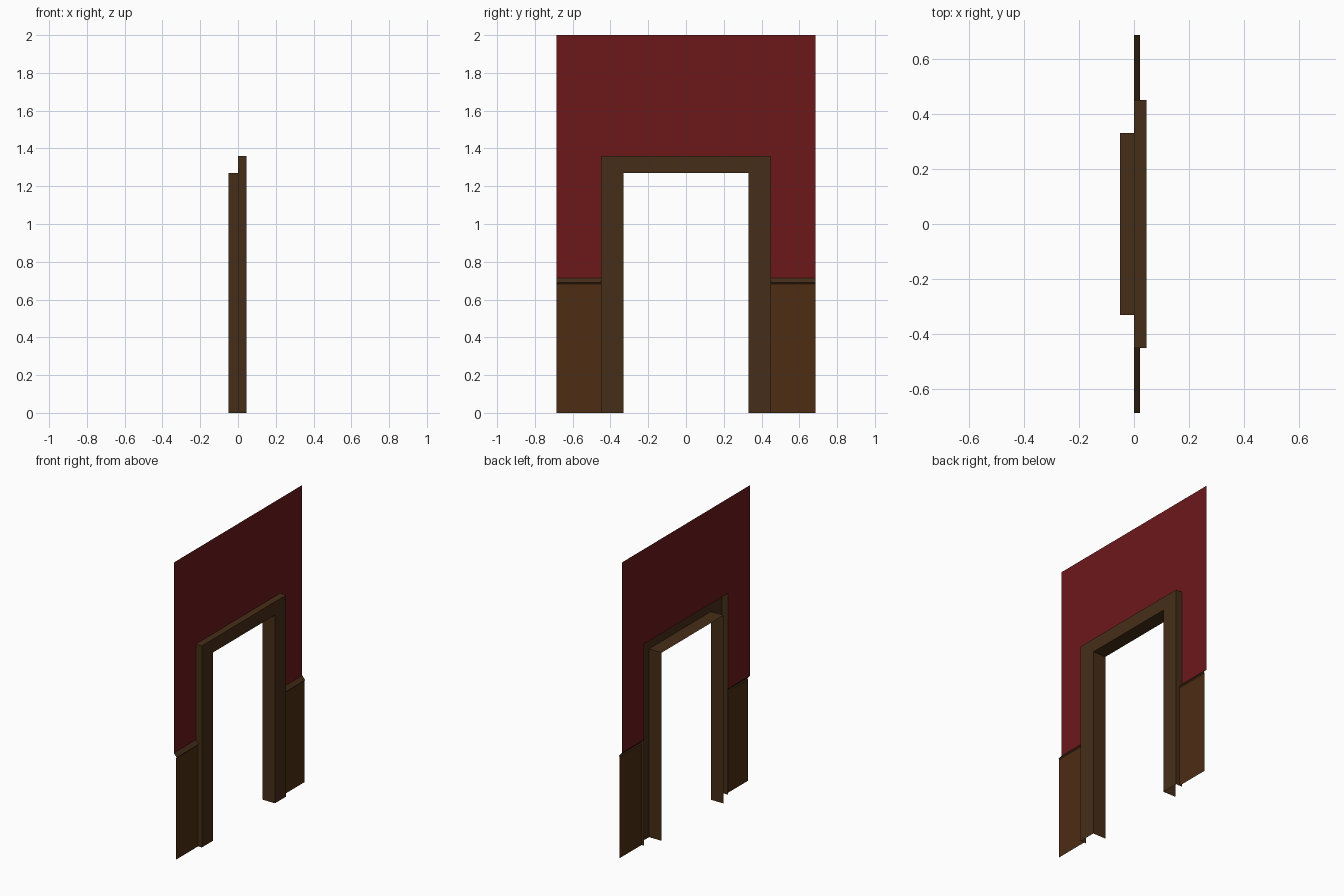
import bpy, bmesh

if "Cube" in bpy.data.objects:
    bpy.data.objects.remove(bpy.data.objects["Cube"])


def material(name, color):
    m = bpy.data.materials.new(name)
    m.diffuse_color = (*color, 1)
    m.use_nodes = True
    m.node_tree.nodes["Principled BSDF"].inputs["Base Color"].default_value = m.diffuse_color
    return m


RED = material("wall_red", (0.15, 0.009, 0.010))
PANEL = material("panel_wood", (0.075, 0.026, 0.007))
TRIM = material("trim_wood", (0.062, 0.027, 0.009))
RAIL = material("rail_wood", (0.060, 0.026, 0.009))

HALF, TOP = 0.685, 2.0        # wall half width and height
OUT_Y, OUT_Z = 0.45, 1.36     # outer edge of door casing
IN_Y, IN_Z = 0.33, 1.27       # door opening
RAIL_TOP, RAIL_LOW = 0.715, 0.683


def sheet(name, rows, mat):
    """Skin consecutive rows of points with quads."""
    bm = bmesh.new()
    grid = [[bm.verts.new(p) for p in row] for row in rows]
    for a, b in zip(grid, grid[1:]):
        for i in range(len(a) - 1):
            bm.faces.new((a[i], a[i + 1], b[i + 1], b[i]))
    me = bpy.data.meshes.new(name)
    bm.to_mesh(me)
    bm.free()
    me.materials.append(mat)
    ob = bpy.data.objects.new(name, me)
    bpy.context.collection.objects.link(ob)
    return ob


def arch(x, y, z, base=0.0):
    """Three-sided path up, across and down."""
    return [(x, -y, base), (x, -y, z), (x, y, z), (x, y, base)]


# Painted wall around the casing
sheet("upper_wall", [arch(0, OUT_Y, OUT_Z, RAIL_TOP), arch(0, HALF, TOP, RAIL_TOP)], RED)

# Door casing: outer return, face and deep jamb lining, swept along the arch
sheet("door_casing", [arch(-0.05, IN_Y, IN_Z), arch(0.045, IN_Y, IN_Z),
                      arch(0.045, OUT_Y, OUT_Z), arch(0, OUT_Y, OUT_Z)], TRIM)

# Wainscot panel and moulded rail on each side of the door
rail_profile = [(0.017, RAIL_LOW), (0.022, 0.690), (0.0, RAIL_TOP)]
panel_profile = [(0.017, 0.0), (0.017, RAIL_LOW)]
for side, y0, y1 in (("left", -HALF, -OUT_Y), ("right", OUT_Y, HALF)):
    for part, profile, mat in (("wainscot", panel_profile, PANEL),
                               ("chair_rail", rail_profile, RAIL)):
        sheet(f"{part}_{side}", [[(x, y0, z), (x, y1, z)] for x, z in profile], mat)
